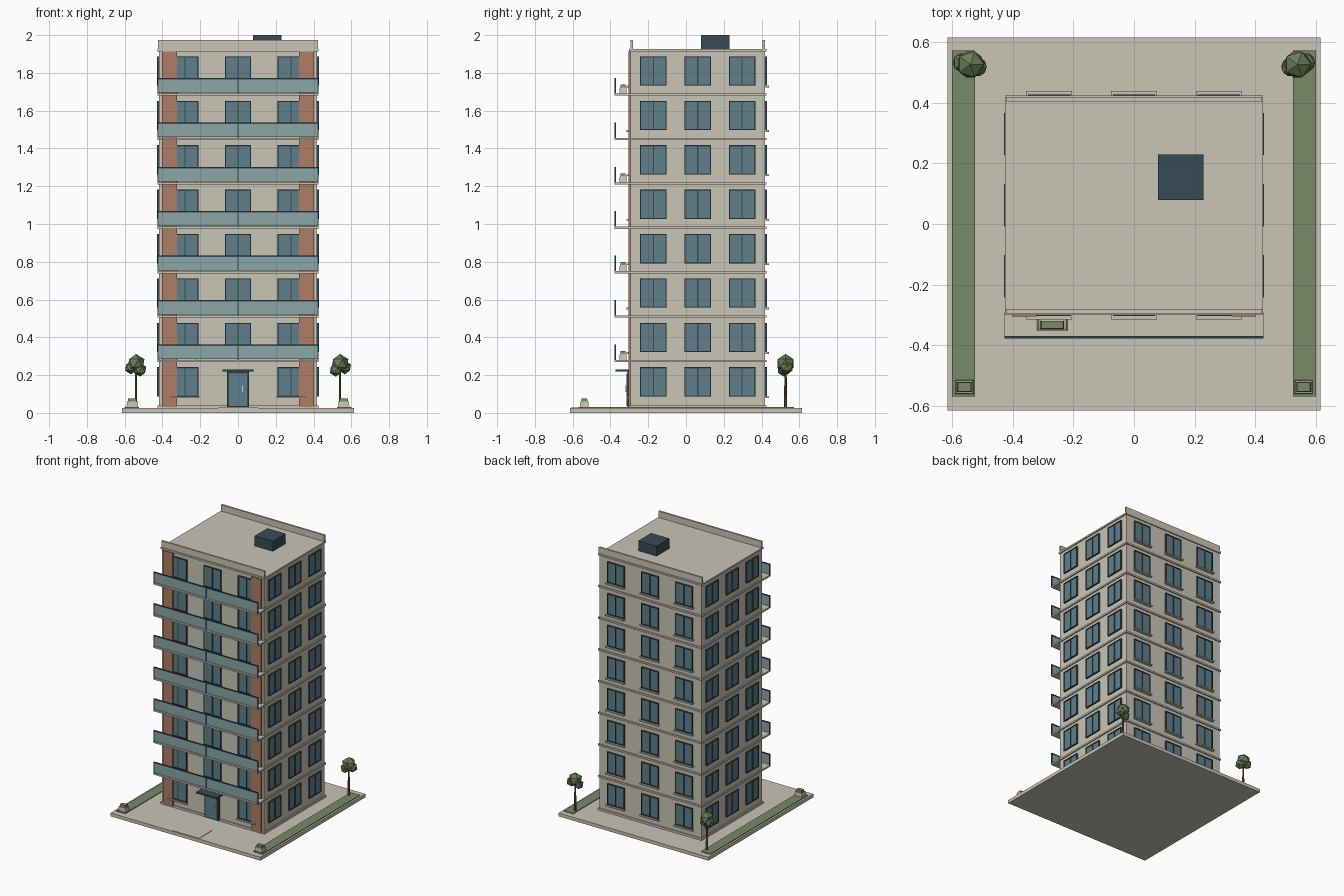
import bpy, bmesh
from math import pi
from mathutils import Matrix, Vector

cube = bpy.data.objects.get("Cube")
if cube:
    bpy.data.objects.remove(cube, do_unlink=True)


def material(name, *rgb):
    lin = [(c / 255) ** 2.2 for c in rgb] + [1]
    m = bpy.data.materials.new(name)
    m.use_nodes = True
    m.diffuse_color = lin
    m.node_tree.nodes["Principled BSDF"].inputs["Base Color"].default_value = lin
    return m


STONE = material("warm stone", 200, 195, 180)
BRICK = material("brick", 174, 124, 100)
GLASS = material("window glass", 96, 126, 137)
PANEL = material("balcony glass", 138, 164, 166)
DARK = material("dark metal", 58, 76, 86)
LAWN = material("lawn green", 120, 137, 102)
LEAF = material("leaf green", 104, 124, 88)
BARK = material("bark", 128, 88, 68)
STEEL = material("pale steel", 205, 208, 205)


class Part:
    """Collects boxes, cones and blobs into one named object."""

    def __init__(self, name):
        self.name, self.bm, self.mats = name, bmesh.new(), []

    def paint(self, verts, mat):
        if mat not in self.mats:
            self.mats.append(mat)
        for f in {f for v in verts for f in v.link_faces}:
            f.material_index = self.mats.index(mat)

    def box(self, x, y, z, mat, frame=Matrix(), taper=1):
        lo, hi = Vector((x[0], y[0], z[0])), Vector((x[1], y[1], z[1]))
        verts = bmesh.ops.create_cube(self.bm, size=1)["verts"]
        for v in verts:
            if v.co.z > 0:
                v.co.x *= taper
                v.co.y *= taper
            v.co = frame @ ((lo + hi) / 2 + v.co * (hi - lo))
        self.paint(verts, mat)

    def cone(self, x, y, z, r1, r2, mat, sides=6):
        place = Matrix.Translation((x, y, (z[0] + z[1]) / 2))
        verts = bmesh.ops.create_cone(self.bm, cap_ends=True, segments=sides, radius1=r1,
                                      radius2=r2, depth=z[1] - z[0], matrix=place)["verts"]
        self.paint(verts, mat)

    def blob(self, co, r, mat):
        verts = bmesh.ops.create_icosphere(self.bm, subdivisions=1, radius=r,
                                           matrix=Matrix.Translation(co))["verts"]
        self.paint(verts, mat)

    def done(self):
        me = bpy.data.meshes.new(self.name)
        self.bm.to_mesh(me)
        self.bm.free()
        for m in self.mats:
            me.materials.append(m)
        ob = bpy.data.objects.new(self.name, me)
        bpy.context.collection.objects.link(ob)


def span(c, half):
    return (c - half, c + half)


# Main dimensions
CY, HX, HY = 0.062, 0.418, 0.355
FLOORS, RISE, GROUND = 8, 0.235, 0.04
FRONT = CY - HY
tops = [GROUND + RISE * (i + 1) for i in range(FLOORS)]
ROOF = tops[-1]

# Site slab, path and lawns
p = Part("site_slab")
p.box(span(0, .615), span(0, .615), (0, .025), STONE)
p.done()
p = Part("entrance_path")
p.box(span(0, .107), (-.61, -.45), (.02, .028), STONE)
p.done()
for side, s in (("left", 1), ("right", -1)):
    p = Part(side + "_lawn")
    p.box(span(s * .563, .038), (-.57, .573), (.02, .03), LAWN)
    p.done()

# Tower body with floor bands
p = Part("tower_walls")
p.box(span(0, HX), span(CY, HY), (.02, ROOF), STONE)
p.done()
p = Part("floor_bands")
p.box(span(0, HX + .008), span(CY, HY + .008), (.02, GROUND), STONE)
for z in tops:
    p.box(span(0, HX + .008), span(CY, HY + .008), (z - .006, z + .006), STONE)
p.done()
p = Part("roof_parapets")
for s in (-1, 1):
    p.box(span(0, HX + .005), span(CY + s * (HY - .005), .007), (ROOF - .005, 1.973), STONE)
p.done()
p = Part("roof_hatch")
p.box(span(.155, .075), span(.155, .075), (ROOF, 2), DARK)
p.done()

# Brick corner piers on the front
p = Part("brick_piers")
for s in (-1, 1):
    p.box(span(s * .362, .04), (FRONT - .012, FRONT + .01), (.03, ROOF - .008), BRICK)
p.done()


# Windows: local x runs along the wall, local -y points outward
def window(p, frame, u, z, sill):
    w, z0, z1, t = .07, z - .188, z - .033, .006
    p.box(span(u, w - t), (-.006, .004), (z0 + t, z1 - t), GLASS, frame)
    for c in (u - w + t / 2, u, u + w - t / 2):
        p.box(span(c, t / 2), (-.011, .004), (z0, z1), DARK, frame)
    for c in (z0 + t / 2, z1 - t / 2):
        p.box(span(u, w), (-.011, .004), span(c, t / 2), DARK, frame)
    if sill:
        p.box(span(u, w + .006), (-.022, .004), (z0 - .009, z0), STONE, frame)


walls = (("front", 0, HY, .28), ("left", pi / 2, HX, .235),
         ("back", pi, HY, .28), ("right", -pi / 2, HX, .235))
for name, angle, reach, gap in walls:
    frame = (Matrix.Translation((0, CY, 0)) @ Matrix.Rotation(angle, 4, "Z")
             @ Matrix.Translation((0, -reach, 0)))
    p = Part(name + "_windows")
    for i, z in enumerate(tops):
        for k in (-1, 0, 1):
            if name == "front" and i == 0 and k == 0:
                continue
            window(p, frame, k * gap, z, name in ("front", "back"))
    p.done()

# Entrance door with canopy
p = Part("entrance_door")
p.box(span(0, .058), (FRONT - .018, FRONT), (.03, .218), DARK)
p.box(span(0, .048), (FRONT - .021, FRONT), (.036, .208), GLASS)
p.box(span(.024, .002), (FRONT - .028, FRONT - .02), (.11, .145), STEEL)
p.done()
p = Part("entrance_canopy")
p.box(span(0, .083), (-.372, FRONT), (.22, .231), DARK)
p.done()


# Planter: tapered trough with a clipped shrub on top
def planter(name, x, y, z, hx, hy):
    p = Part(name)
    p.box(span(x, hx), span(y, hy), (z, z + .032), STONE, taper=.92)
    p.box(span(x, hx * .8), span(y, hy * .72), (z + .03, z + .047), LAWN, taper=.9)
    p.done()


# Balconies with glass balustrades, planters on alternate floors
EDGE = -.378
for i, z in enumerate(tops[:-1]):
    p = Part(f"balcony_{i + 1}")
    p.box(span(0, .427), (EDGE, FRONT), (z - .006, z + .006), STONE)
    p.box(span(0, .42), (EDGE + .002, EDGE + .006), (z + .01, z + .082), PANEL)
    p.box(span(0, .427), (EDGE, EDGE + .008), (z + .08, z + .088), DARK)
    for x in (-.424, 0, .424):
        p.box(span(x, .003), (EDGE, EDGE + .008), (z, z + .082), DARK)
    p.done()
    if i % 2 == 0:
        planter(f"balcony_planter_{i + 1}", -.27, -.333, z + .006, .05, .019)

# Ground planters and trees, mirrored
for side, s in (("left", 1), ("right", -1)):
    planter(side + "_ground_planter", s * .56, -.538, .028, .03, .023)
    p = Part(side + "_tree")
    x, y = s * .54, .527
    p.cone(x, y, (.025, .23), .008, .006, BARK)
    p.blob((x, y, .262), .05, LEAF)
    p.blob((x + s * .026, y + .006, .24), .036, LEAF)
    p.blob((x - s * .022, y - .008, .228), .036, LEAF)
    p.done()
